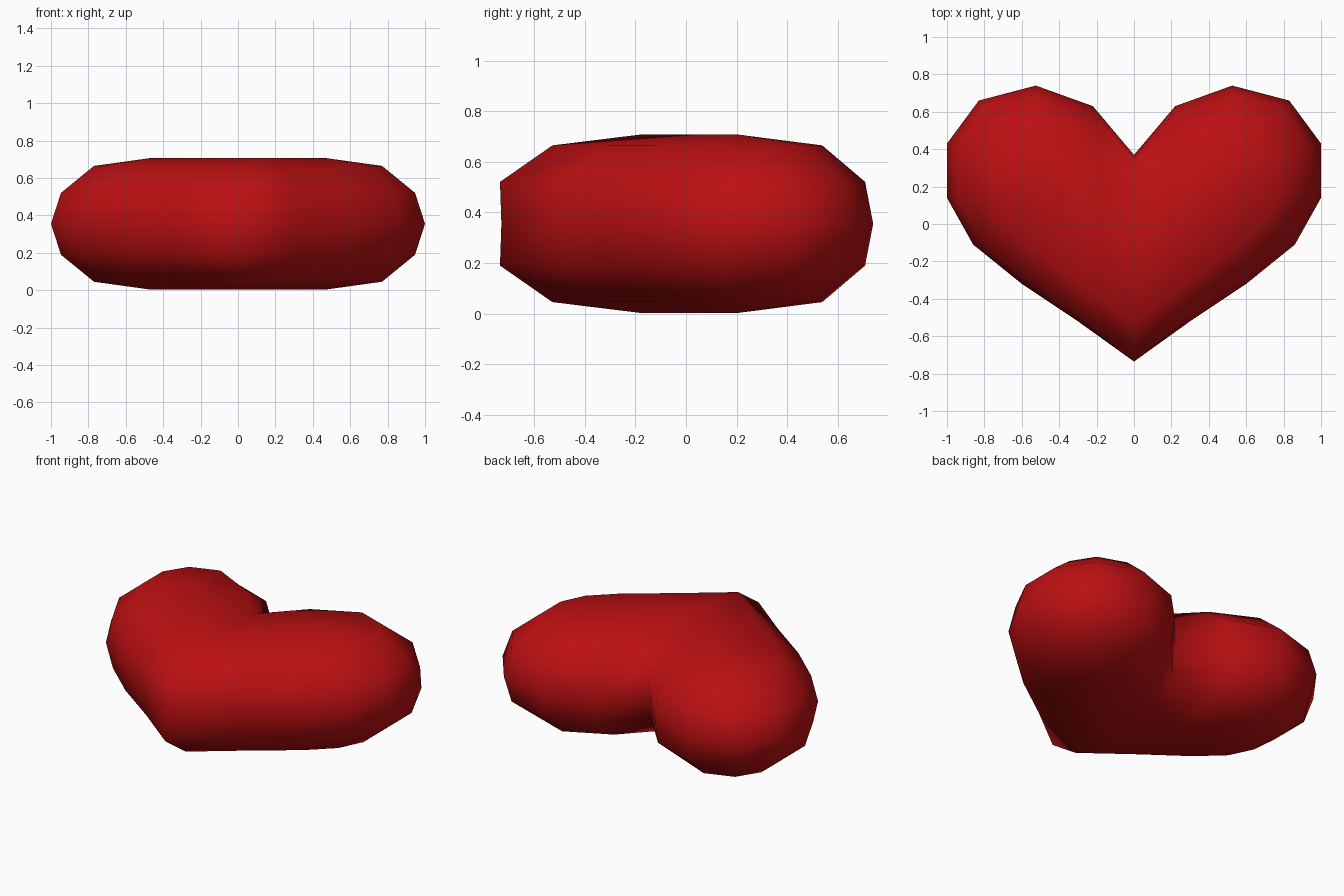
import bpy, bmesh

if "Cube" in bpy.data.objects:
    bpy.data.objects.remove(bpy.data.objects["Cube"])

MID, HALF = 0.355, 0.352          # centre height and half thickness
SIN = (1, 0.88, 0.47, 0, -0.47, -0.88, -1)   # relative heights along a rib

red = bpy.data.materials.new("deep red")
red.diffuse_color = (0.50, 0.005, 0.006, 1)
red.use_nodes = True
red.node_tree.nodes["Principled BSDF"].inputs["Base Color"].default_value = red.diffuse_color

# spine centres of the right half: heart middle, arm, lobe pole
A, B, P = (0, -0.185), (0.24, 0.03), (0.465, 0.21)

# ribs around the outline: spine centre, outline point, reach at low / high latitude
ribs = [
    (A, (0, 0.37), 0.97, 0.63),
    (B, (0.22, 0.63), 0.95, 0.62),
    (P, (0.525, 0.74), 0.94, 0.62),
    (P, (0.83, 0.66), 0.92, 0.59),
    (P, (1.0, 0.43), 0.90, 0.57),
    (P, (1.0, 0.14), 0.90, 0.57),
    (P, (0.86, -0.11), 0.92, 0.59),
    (P, (0.60, -0.32), 0.95, 0.62),
    (B, (0.30, -0.52), 0.97, 0.63),
    (A, (0, -0.73), 1.01, 0.63),
]

bm = bmesh.new()


def rib(centre, edge, low, high):
    reach = (0, high, low, 1, low, high, 0)
    return [bm.verts.new((centre[0] + (edge[0] - centre[0]) * r,
                          centre[1] + (edge[1] - centre[1]) * r,
                          MID + HALF * s)) for r, s in zip(reach, SIN)]


# skin the right half between neighbouring ribs
rows = [rib(*r) for r in ribs]
for a, b in zip(rows, rows[1:]):
    for i in range(6):
        bm.faces.new((a[i], a[i + 1], b[i + 1], b[i]))

# mirror to the left half and weld the spine and seam
copy = bmesh.ops.duplicate(bm, geom=bm.verts[:] + bm.edges[:] + bm.faces[:])["geom"]
for v in copy:
    if isinstance(v, bmesh.types.BMVert):
        v.co.x *= -1
bmesh.ops.remove_doubles(bm, verts=bm.verts[:], dist=0.001)
bmesh.ops.recalc_face_normals(bm, faces=bm.faces[:])
for f in bm.faces:
    f.smooth = True

mesh = bpy.data.meshes.new("heart")
bm.to_mesh(mesh)
bm.free()
mesh.materials.append(red)
heart = bpy.data.objects.new("heart", mesh)
bpy.context.collection.objects.link(heart)
